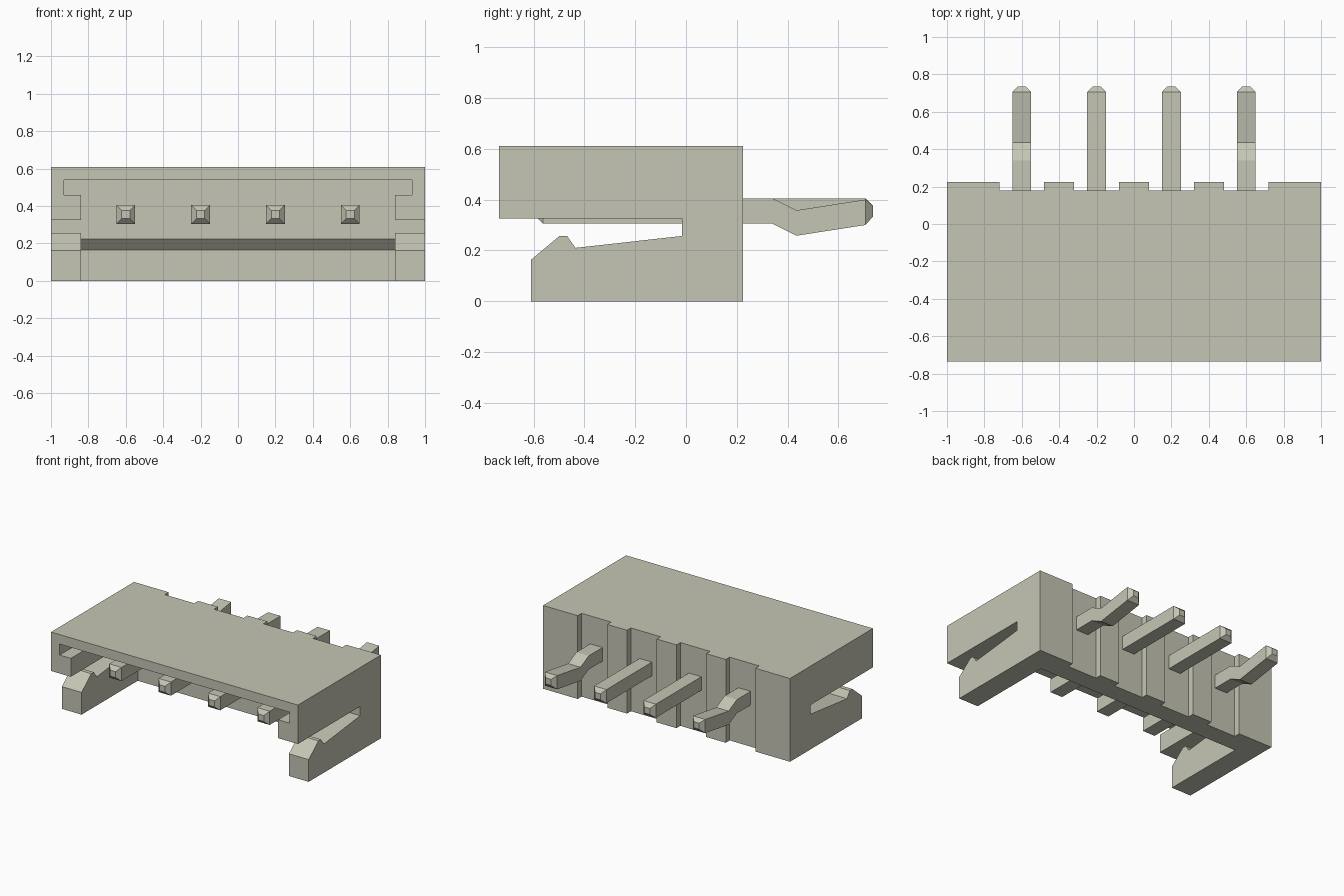
import bpy
import bmesh

default = bpy.data.objects.get("Cube")
if default:
    bpy.data.objects.remove(default, do_unlink=True)

# Single plastic colour
mat = bpy.data.materials.new("warm grey")
mat.use_nodes = True
colour = (0.56, 0.56, 0.46, 1.0)
mat.diffuse_color = colour
mat.node_tree.nodes["Principled BSDF"].inputs["Base Color"].default_value = colour


def loft(name, rings):
    """Closed solid joining matching rings of points, capped at both ends."""
    bm = bmesh.new()
    loops = [[bm.verts.new(p) for p in ring] for ring in rings]
    for a, b in zip(loops, loops[1:]):
        n = len(a)
        for i in range(n):
            j = (i + 1) % n
            bm.faces.new((a[i], a[j], b[j], b[i]))
    bm.faces.new(loops[0])
    bm.faces.new(loops[-1])
    bmesh.ops.recalc_face_normals(bm, faces=bm.faces)
    mesh = bpy.data.meshes.new(name)
    bm.to_mesh(mesh)
    bm.free()
    mesh.materials.append(mat)
    obj = bpy.data.objects.new(name, mesh)
    bpy.context.collection.objects.link(obj)
    return obj


def prism(name, profile, x0, x1):
    """Side profile of (y, z) points extruded along x."""
    return loft(name, [[(x, y, z) for y, z in profile] for x in (x0, x1)])


def rect(y0, y1, z0, z1):
    return [(y0, z0), (y1, z0), (y1, z1), (y0, z1)]


def cut(target, cutter):
    cutter.hide_render = True
    mod = target.modifiers.new("cut", 'BOOLEAN')
    mod.operation = 'DIFFERENCE'
    mod.solver = 'EXACT'
    mod.object = cutter
    bpy.context.view_layer.objects.active = target
    bpy.ops.object.modifier_apply(modifier=mod.name)
    bpy.data.objects.remove(cutter, do_unlink=True)


# Housing: side profile with the slot above the hooked latch arms
housing = prism("housing", [
    (0.225, 0), (0.225, 0.61), (-0.735, 0.61), (-0.735, 0.325),
    (-0.015, 0.325), (-0.015, 0.257), (-0.435, 0.21), (-0.468, 0.257),
    (-0.498, 0.257), (-0.61, 0.163), (-0.61, 0)], -1, 1)

# Open cavity with a sloped step at the foot of the back wall
cut(housing, prism("cavity_cutter", [
    (-1, -0.1), (0.04, -0.1), (0.04, 0.165),
    (-0.015, 0.225), (-0.015, 0.5), (-1, 0.5)], -0.84, 0.84))

# Wider groove below the top plate
cut(housing, prism("groove_cutter", rect(-1, -0.015, 0.46, 0.54), -0.93, 0.93))

# Shallow vertical notches behind each pin
pin_x = (-0.6, -0.2, 0.2, 0.6)
for x in pin_x:
    cut(housing, prism("notch_cutter", rect(0.18, 0.4, -0.1, 0.8), x - 0.12, x + 0.12))

# Square pins with tapered tips; the outer two have a kink
straight = [(-0.59, 0.355, 0.022), (-0.562, 0.355, 0.05),
            (0.706, 0.355, 0.05), (0.735, 0.355, 0.022)]
kinked = [(-0.59, 0.355, 0.022), (-0.562, 0.355, 0.05), (0.34, 0.355, 0.05),
          (0.435, 0.308, 0.05), (0.706, 0.35, 0.05), (0.735, 0.354, 0.022)]
for i, x in enumerate(pin_x):
    path = kinked if abs(x) > 0.5 else straight
    loft(f"pin_{i + 1}", [
        [(x - h, y, z - h), (x + h, y, z - h), (x + h, y, z + h), (x - h, y, z + h)]
        for y, z, h in path])
